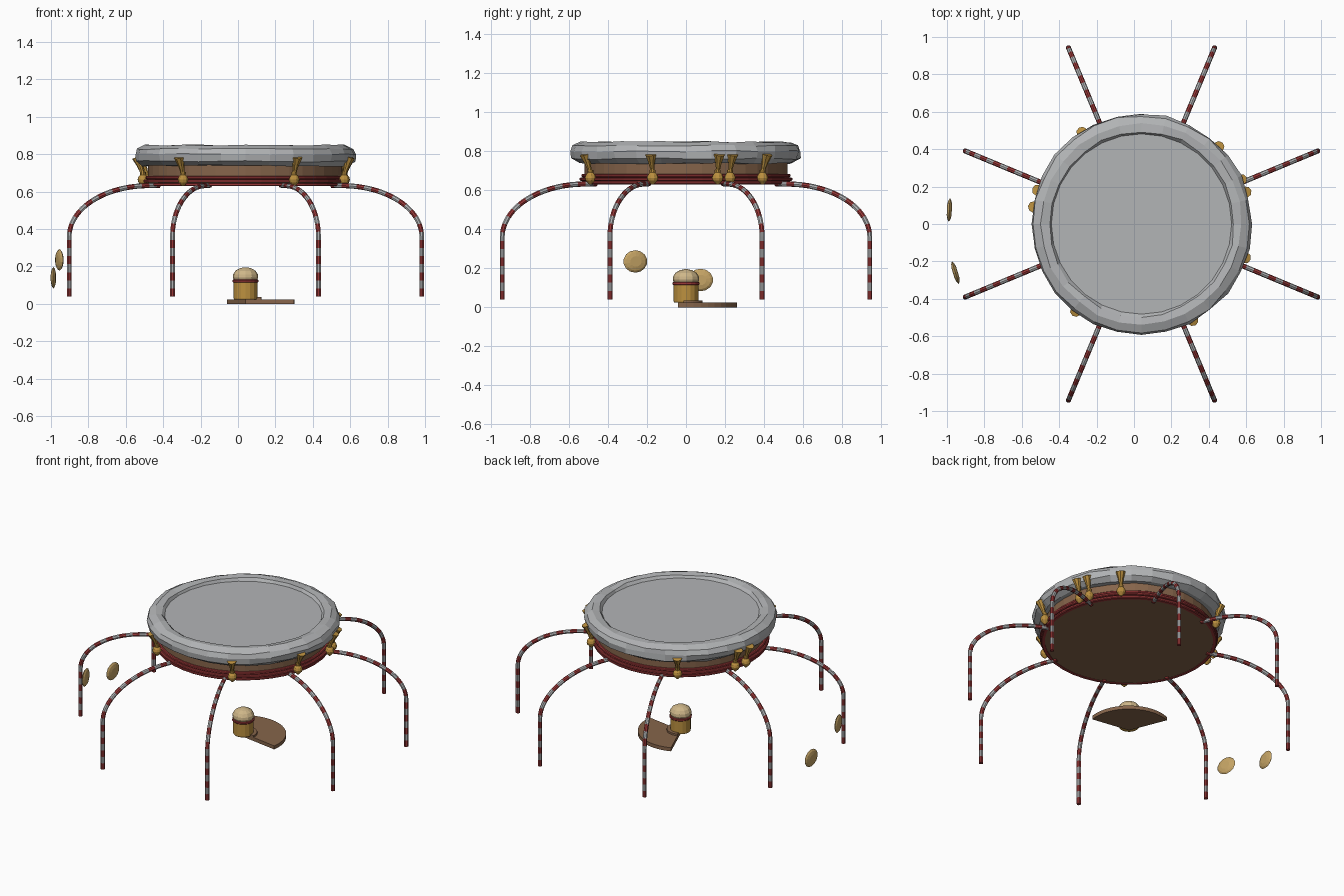
import bpy, bmesh, math, random
from mathutils import Vector, Matrix

random.seed(4)
if "Cube" in bpy.data.objects:
    bpy.data.objects.remove(bpy.data.objects["Cube"])

CX = 0.04  # shared axis of the drum, legs and pedestal


def material(name, rgb):
    m = bpy.data.materials.new(name)
    m.use_nodes = True
    m.diffuse_color = (*rgb, 1)
    m.node_tree.nodes["Principled BSDF"].inputs["Base Color"].default_value = (*rgb, 1)
    return m


GREY = material("grey", (0.45, 0.46, 0.47))
RED = material("red", (0.33, 0.04, 0.04))
BROWN = material("brown", (0.24, 0.13, 0.07))
GOLD = material("gold", (0.5, 0.28, 0.05))
TAN = material("tan", (0.56, 0.37, 0.13))
CREAM = material("cream", (0.62, 0.47, 0.25))


def finish(name, bm, mats, place=None):
    bmesh.ops.recalc_face_normals(bm, faces=bm.faces)
    mesh = bpy.data.meshes.new(name)
    bm.to_mesh(mesh)
    bm.free()
    for m in mats:
        mesh.materials.append(m)
    ob = bpy.data.objects.new(name, mesh)
    bpy.context.collection.objects.link(ob)
    ob.matrix_world = place or Matrix.Translation((CX, 0, 0))
    return ob


def skin(bm, rings, cap=True):
    """Join successive closed rings of vertices; returns the faces per band."""
    bands = []
    for a, b in zip(rings, rings[1:]):
        n = len(a)
        bands.append([bm.faces.new((a[i], a[(i + 1) % n], b[(i + 1) % n], b[i]))
                      for i in range(n)])
    if cap:
        bm.faces.new(rings[0])
        bm.faces.new(rings[-1])
    return bands


def lathe(name, profile, sides, mat, place=None, jitter=0, rough=0):
    """Turn a (radius, height) profile; the first `rough` rings are uneven."""
    bm = bmesh.new()
    rings = []
    for k, (r, z) in enumerate(profile):
        ring = []
        for i in range(sides):
            a = math.tau * i / sides
            j = jitter if k < rough else 0
            q = r + random.uniform(-j, j)
            ring.append(bm.verts.new((q * math.cos(a), q * math.sin(a),
                                      z + random.uniform(-j, j) * 0.7)))
        rings.append(ring)
    skin(bm, rings)
    return finish(name, bm, [mat], place)


def sector(name, radius, start, end, z0, z1, mat):
    """Flat fan-shaped slab around the shared axis."""
    bm = bmesh.new()
    n = 14
    pts = [(0, 0)]
    for i in range(n + 1):
        a = math.radians(start + (end - start) * i / n)
        pts.append((radius * math.cos(a), radius * math.sin(a)))
    skin(bm, [[bm.verts.new((x, y, z)) for x, y in pts] for z in (z0, z1)])
    return finish(name, bm, [mat])


# Drum: wooden shell, red hoops and uneven skin with a sunken head
lathe("drum_shell", [(0.52, 0.632), (0.52, 0.75)], 40, BROWN)
for i, (r, z) in enumerate([(0.538, 0.638), (0.545, 0.657), (0.535, 0.675)]):
    bm = bmesh.new()
    h = 0.009
    section = [(0.515, -h), (r - 0.005, -h), (r, -h / 2), (r, h / 2), (r - 0.005, h), (0.515, h)]
    rings = []
    for s in range(40):
        a = math.tau * s / 40
        rings.append([bm.verts.new((q * math.cos(a), q * math.sin(a), z + dz))
                      for q, dz in section])
    skin(bm, rings + rings[:1], cap=False)
    finish(f"drum_hoop_{i + 1}", bm, [RED])
lathe("drum_skin", [(0.50, 0.74), (0.55, 0.738), (0.584, 0.762), (0.59, 0.80), (0.578, 0.828),
                    (0.537, 0.848), (0.495, 0.843), (0.482, 0.826)],
      28, GREY, jitter=0.006, rough=7)

# Pegs: flared clip, round knob and small tip around the drum
PEG_ANGLES = [-127, -62, -18, 17, 24, 45, 123, 162, 171]
for i, deg in enumerate(PEG_ANGLES):
    spin = Matrix.Translation((CX, 0, 0)) @ Matrix.Rotation(math.radians(deg), 4, "Z")
    lean = Matrix.Rotation(math.radians(18), 4, "Y")
    lathe(f"peg_clip_{i + 1}", [(0.013, 0), (0.012, 0.04), (0.017, 0.07), (0.030, 0.115)], 8,
          GOLD, spin @ Matrix.Translation((0.55, 0, 0.675)) @ lean)
    lathe(f"peg_knob_{i + 1}", [(0.005, -0.035), (0.013, -0.027), (0.025, -0.014), (0.029, 0),
                                (0.025, 0.014), (0.015, 0.026), (0.016, 0.04)], 10,
          GOLD, spin @ Matrix.Translation((0.555, 0, 0.664)))


# Striped bent legs
def leg_path(step):
    """Evenly spaced points: upright, then a quarter ellipse running inward."""
    dense = [Vector((1.02, 0, 0.04)), Vector((1.02, 0, 0.36))]
    for i in range(1, 61):
        t = math.pi / 2 * i / 60
        dense.append(Vector((0.56 + 0.46 * math.cos(t), 0, 0.36 + 0.272 * math.sin(t))))
    dense.append(Vector((0.49, 0, 0.634)))
    out, carry = [dense[0]], step
    for a, b in zip(dense, dense[1:]):
        length = (b - a).length
        while carry <= length:
            out.append(a.lerp(b, carry / length))
            carry += step
        carry -= length
    return out


def make_leg(name, deg):
    bm = bmesh.new()
    path = leg_path(0.0215)
    rings = []
    for i, p in enumerate(path):
        d = (path[min(i + 1, len(path) - 1)] - path[max(i - 1, 0)]).normalized()
        side = Vector((0, 1, 0))
        other = d.cross(side)
        rings.append([bm.verts.new(p + 0.0135 * (side * math.cos(a) + other * math.sin(a)))
                      for a in (math.tau * k / 8 for k in range(8))])
    for i, band in enumerate(skin(bm, rings)):
        for f in band:
            f.material_index = (i // 2) % 2
    return finish(name, bm, [RED, GREY], Matrix.Translation((CX, 0, 0))
                  @ Matrix.Rotation(math.radians(deg), 4, "Z"))


for i in range(8):
    make_leg(f"leg_{i + 1}", 22.5 + 45 * i)

# Pedestal on a fan-shaped step
sector("step", 0.262, -9, 112, 0.0, 0.024, BROWN)
sector("step_riser", 0.085, -9, 112, 0.024, 0.036, BROWN)
lathe("pedestal", [(0.06, 0.024), (0.063, 0.03), (0.063, 0.13)], 16, GOLD)
lathe("pedestal_band", [(0.065, 0.113), (0.069, 0.117), (0.069, 0.126), (0.065, 0.13)], 16, RED)
lathe("pedestal_dome", [(0.063, 0.13), (0.068, 0.142), (0.066, 0.158), (0.054, 0.177),
                        (0.032, 0.190), (0.01, 0.195)], 12, CREAM)

# Two loose flattened discs floating beside the legs
for i, (pos, turn) in enumerate([((-0.955, -0.26, 0.235), 17), ((-0.987, 0.075, 0.14), -3)]):
    place = (Matrix.Translation(pos) @ Matrix.Rotation(math.radians(turn), 4, "Z")
             @ Matrix.Rotation(math.radians(90), 4, "Y"))
    lathe(f"floating_disc_{i + 1}", [(0.03, -0.013), (0.052, -0.008), (0.064, 0), (0.052, 0.008),
                                     (0.03, 0.013)], 14, TAN, place @ Matrix.Scale(0.9, 4, (1, 0, 0)))
